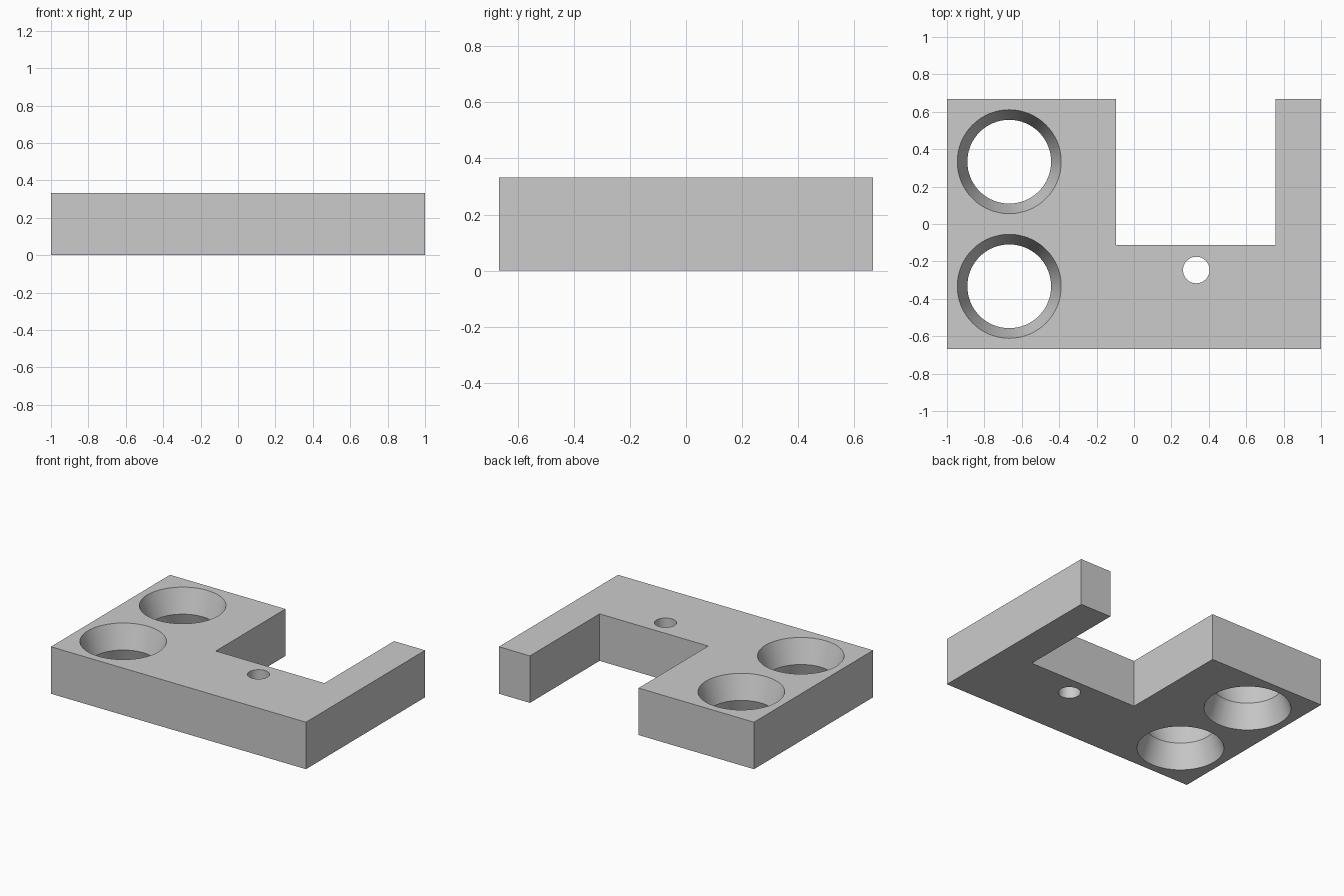
import bpy, bmesh, math

if "Cube" in bpy.data.objects:
    bpy.data.objects.remove(bpy.data.objects["Cube"])

HEIGHT = 0.333
SEGMENTS = 64

grey = bpy.data.materials.new("plain grey")
grey.diffuse_color = (0.6, 0.6, 0.6, 1)
grey.use_nodes = True
grey.node_tree.nodes["Principled BSDF"].inputs["Base Color"].default_value = grey.diffuse_color


def make_object(name, bm):
    bmesh.ops.recalc_face_normals(bm, faces=bm.faces)
    mesh = bpy.data.meshes.new(name)
    bm.to_mesh(mesh)
    bm.free()
    mesh.materials.append(grey)
    obj = bpy.data.objects.new(name, mesh)
    bpy.context.collection.objects.link(obj)
    return obj


def lathe_cutter(name, x, y, profile):
    """Closed solid of stacked rings, profile is (radius, z) from bottom to top."""
    bm = bmesh.new()
    rings = []
    for r, z in profile:
        rings.append([bm.verts.new((x + r * math.cos(math.tau * i / SEGMENTS),
                                    y + r * math.sin(math.tau * i / SEGMENTS), z))
                      for i in range(SEGMENTS)])
    for a, b in zip(rings, rings[1:]):
        for i in range(SEGMENTS):
            j = (i + 1) % SEGMENTS
            bm.faces.new((a[i], a[j], b[j], b[i]))
    bm.faces.new(rings[0])
    bm.faces.new(rings[-1])
    return make_object(name, bm)


# Plate with a rectangular notch open to the back
outline = [(-1, -0.667), (1, -0.667), (1, 0.667), (0.757, 0.667),
           (0.757, -0.113), (-0.095, -0.113), (-0.095, 0.667), (-1, 0.667)]
bm = bmesh.new()
base = bm.faces.new([bm.verts.new((x, y, 0)) for x, y in outline])
extruded = bmesh.ops.extrude_face_region(bm, geom=[base])
bmesh.ops.translate(bm, vec=(0, 0, HEIGHT),
                    verts=[v for v in extruded["geom"] if isinstance(v, bmesh.types.BMVert)])
if not base.is_valid or len(bm.faces) < len(outline) + 2:
    bm.faces.new([v for v in bm.verts if v.co.z == 0])
plate = make_object("notched_plate", bm)

# Two large holes tapering to a neck at mid height, and one small straight hole
NECK, MOUTH, OVER = 0.224, 0.278, 0.03
mid = HEIGHT / 2
wide = NECK + (MOUTH - NECK) * (mid + OVER) / mid
waisted = [(wide, -OVER), (NECK, mid), (wide, HEIGHT + OVER)]
cutters = [lathe_cutter("large_hole_cutter", -0.667, y, waisted) for y in (-0.333, 0.333)]
cutters.append(lathe_cutter("small_hole_cutter", 0.333, -0.246,
                            [(0.071, -OVER), (0.071, HEIGHT + OVER)]))

bpy.context.view_layer.objects.active = plate
plate.select_set(True)
for cutter in cutters:
    mod = plate.modifiers.new("hole", "BOOLEAN")
    mod.operation = "DIFFERENCE"
    mod.solver = "EXACT"
    mod.object = cutter
    bpy.ops.object.modifier_apply(modifier=mod.name)
    bpy.data.objects.remove(cutter)

# Smooth hole walls, crisp rims and necks
bpy.ops.object.shade_smooth_by_angle(angle=math.radians(20))
